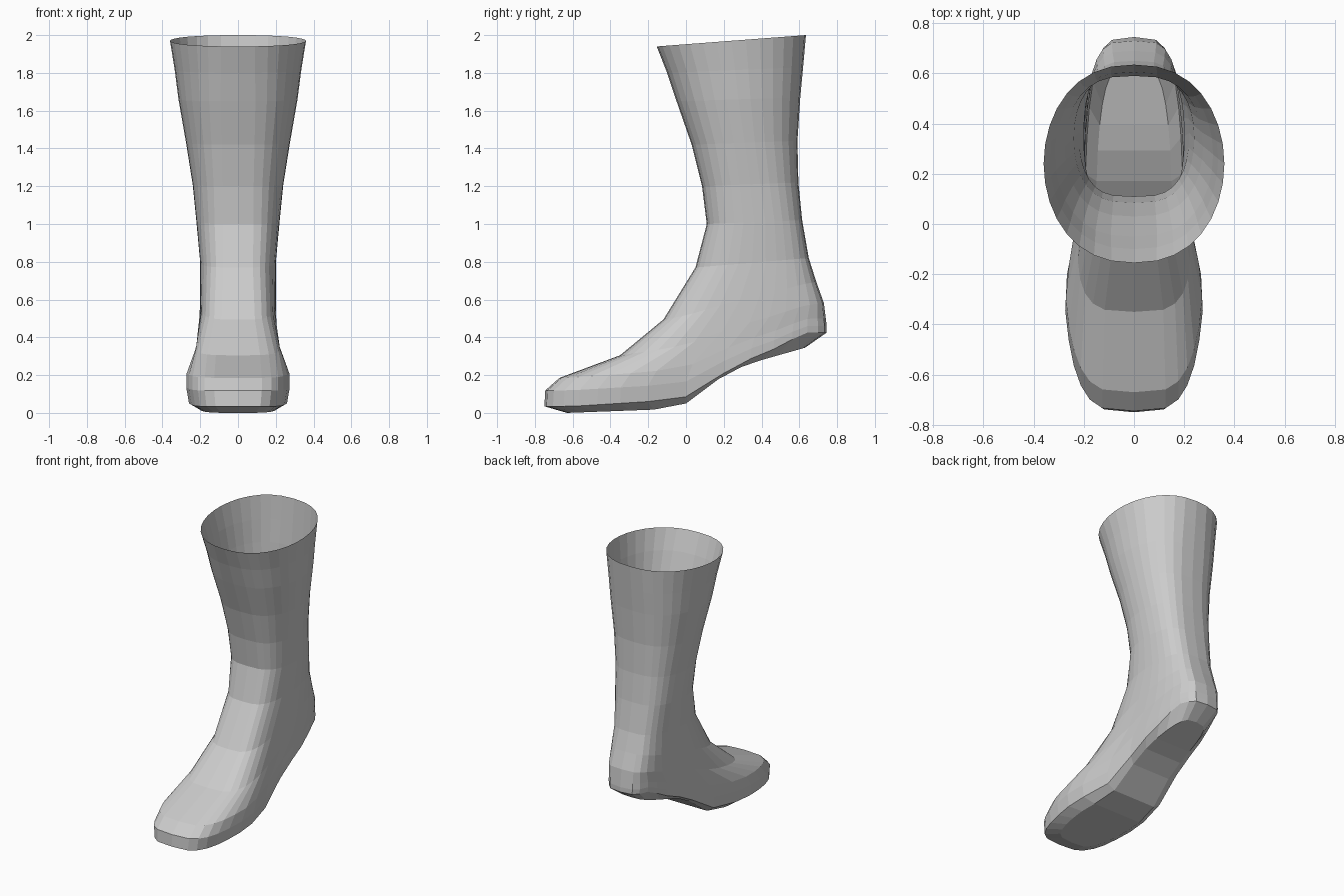
import bpy, bmesh, math

if "Cube" in bpy.data.objects:
    bpy.data.objects.remove(bpy.data.objects["Cube"])

N = 32  # points per ring

# side-view curves (y, z) of the sole: upper edge and underside
EDGE = [(-.75, .035), (-.6, .035), (-.2, .06), (0, .085), (.15, .18), (.3, .27),
        (.45, .33), (.63, .425), (.745, .425)]
UNDER = [(-.63, 0), (-.1, .02), (0, .05), (.2, .2), (.33, .26), (.63, .345)]

# rings: front y, front z, back y, back z, front half-width, back half-width,
#        squareness, share of the sole curve
RINGS = [
    (-.155, 1.94, .635, 2.00, .36, .36, .85, 0),
    (-.10, 1.80, .62, 1.83, .335, .335, .80, 0),
    (-.05, 1.65, .605, 1.67, .315, .315, .75, 0),
    (.03, 1.42, .59, 1.44, .275, .275, .70, 0),
    (.085, 1.20, .595, 1.22, .24, .24, .65, 0),
    (.11, 1.00, .615, 1.02, .22, .22, .60, 0),
    (.05, .77, .65, .82, .20, .20, .57, 0),
    (-.12, .52, .69, .69, .215, .20, .52, .2),
    (-.35, .34, .73, .58, .265, .20, .50, .4),
    (-.67, .20, .74, .50, .285, .20, .50, .7),
    (-.745, .12, .745, .46, .285, .20, .50, .85),
    (-.75, .035, .745, .425, .27, .195, .50, 1),
]
UNDERSIDE = (-.63, 0, .63, .345, .205, .15, .50, 1)


def interp(curve, y):
    for (y0, z0), (y1, z1) in zip(curve, curve[1:]):
        if y <= y1:
            return z0 + (z1 - z0) * max(0, y - y0) / (y1 - y0)
    return curve[-1][1]


def sag(curve, y):
    """Offset of the curve from its straight chord."""
    return interp(curve, y) - interp([curve[0], curve[-1]], y)


def spow(v, e):
    return math.copysign(abs(v) ** e, v) if abs(v) > 1e-6 else 0.0


def ring(bm, spec, curve):
    yf, zf, yb, zb, wf, wb, e, k = spec
    verts = []
    for i in range(N):
        a = 2 * math.pi * i / N
        s = (1 - spow(math.cos(a), min(1, e + .3))) / 2
        y = yf + (yb - yf) * s
        t = min(1, max(0, (y + .35) / .55))
        t = t * t * (3 - 2 * t)
        x = (wf + (wb - wf) * t) * spow(math.sin(a), e)
        z = zf + (zb - zf) * s + k * sag(curve, y)
        verts.append(bm.verts.new((x, y, z)))
    return verts


# open-topped shaft, foot and sole as one continuous skin
bm = bmesh.new()
loops = [ring(bm, r, EDGE) for r in RINGS] + [ring(bm, UNDERSIDE, UNDER)]
for up, low in zip(loops, loops[1:]):
    for i in range(N):
        j = (i + 1) % N
        bm.faces.new((up[i], up[j], low[j], low[i]))

# underside closed with strips running across the foot
b = loops[-1]
bm.faces.new((b[0], b[1], b[N - 1]))
for i in range(1, N // 2 - 1):
    bm.faces.new((b[i], b[i + 1], b[N - i - 1], b[N - i]))
bm.faces.new((b[N // 2 - 1], b[N // 2], b[N // 2 + 1]))

bmesh.ops.recalc_face_normals(bm, faces=bm.faces)
mesh = bpy.data.meshes.new("boot")
bm.to_mesh(mesh)
bm.free()
boot = bpy.data.objects.new("boot", mesh)
bpy.context.collection.objects.link(boot)
